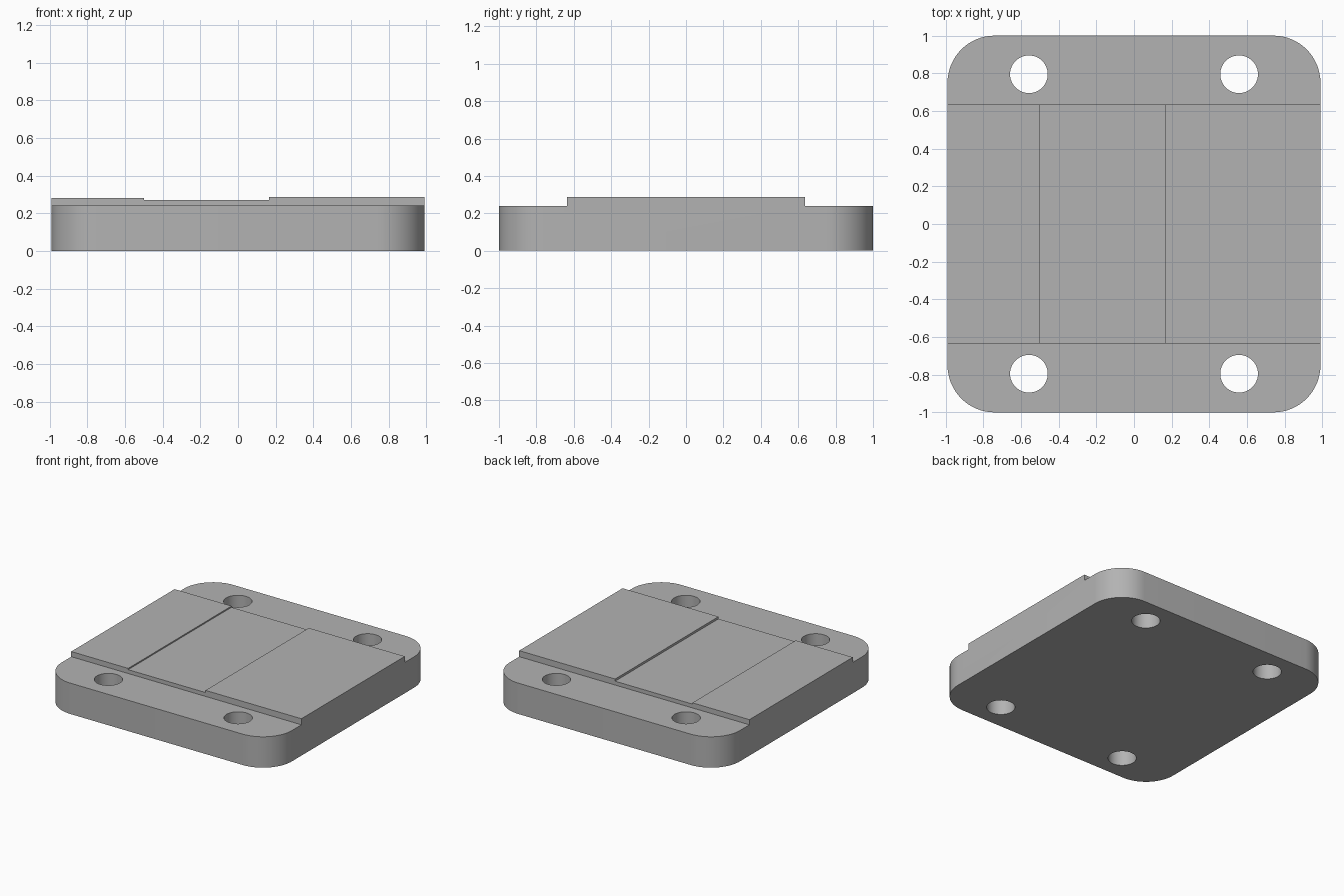
import bpy, bmesh
from math import cos, sin, pi, radians

if "Cube" in bpy.data.objects:
    bpy.data.objects.remove(bpy.data.objects["Cube"])

WIDTH, DEPTH, TOP, LEDGE = 0.99, 1.0, 0.287, 0.24
RADIUS, SEGMENTS = 0.25, 16

grey = bpy.data.materials.new("plain grey")
grey.use_nodes = True
grey.diffuse_color = (0.45, 0.45, 0.45, 1)
grey.node_tree.nodes["Principled BSDF"].inputs["Base Color"].default_value = grey.diffuse_color


def prism(name, outline, low, high):
    """Solid raised from a flat outline between two heights."""
    bm = bmesh.new()
    face = bm.faces.new([bm.verts.new((x, y, low)) for x, y in outline])
    up = bmesh.ops.extrude_face_region(bm, geom=[face])["geom"]
    bmesh.ops.translate(bm, vec=(0, 0, high - low),
                        verts=[v for v in up if isinstance(v, bmesh.types.BMVert)])
    bmesh.ops.recalc_face_normals(bm, faces=bm.faces)
    mesh = bpy.data.meshes.new(name)
    bm.to_mesh(mesh)
    bm.free()
    mesh.materials.append(grey)
    obj = bpy.data.objects.new(name, mesh)
    bpy.context.collection.objects.link(obj)
    return obj


def box(name, x0, x1, y0, y1, low):
    return prism(name, [(x0, y0), (x1, y0), (x1, y1), (x0, y1)], low, TOP + 0.2)


def circle(x, y, radius, count):
    return [(x + radius * cos(2 * pi * i / count), y + radius * sin(2 * pi * i / count))
            for i in range(count)]


# Rounded plate at full height
outline = []
for corner, (sx, sy) in enumerate([(1, 1), (-1, 1), (-1, -1), (1, -1)]):
    for i in range(SEGMENTS + 1):
        a = pi / 2 * (corner + i / SEGMENTS)
        outline.append((sx * (WIDTH - RADIUS) + RADIUS * cos(a),
                        sy * (DEPTH - RADIUS) + RADIUS * sin(a)))
plate = prism("mounting_plate", outline, 0, TOP)

# Cutters for the end ledges, the shallow steps and the bolt holes
cutters = [
    box("front_ledge_cutter", -2, 2, -2, -0.635, LEDGE),
    box("back_ledge_cutter", -2, 2, 0.635, 2, LEDGE),
    box("right_step_cutter", -2, 0.165, -2, 2, 0.28),
    box("middle_step_cutter", -0.5, 0.165, -2, 2, 0.27),
]
for x in (-0.558, 0.558):
    for y in (-0.795, 0.795):
        cutters.append(prism("bolt_hole_cutter", circle(x, y, 0.1, 48), -0.2, TOP + 0.2))

bpy.context.view_layer.objects.active = plate
for cutter in cutters:
    cutter.hide_render = True
    cut = plate.modifiers.new("cut", "BOOLEAN")
    cut.operation, cut.solver, cut.object = "DIFFERENCE", "EXACT", cutter
    bpy.ops.object.modifier_apply(modifier=cut.name)
    bpy.data.objects.remove(cutter)

# Smooth the corners and hole walls, keep the edges sharp
bpy.ops.object.select_all(action="DESELECT")
plate.select_set(True)
bpy.ops.object.shade_smooth_by_angle(angle=radians(30))
